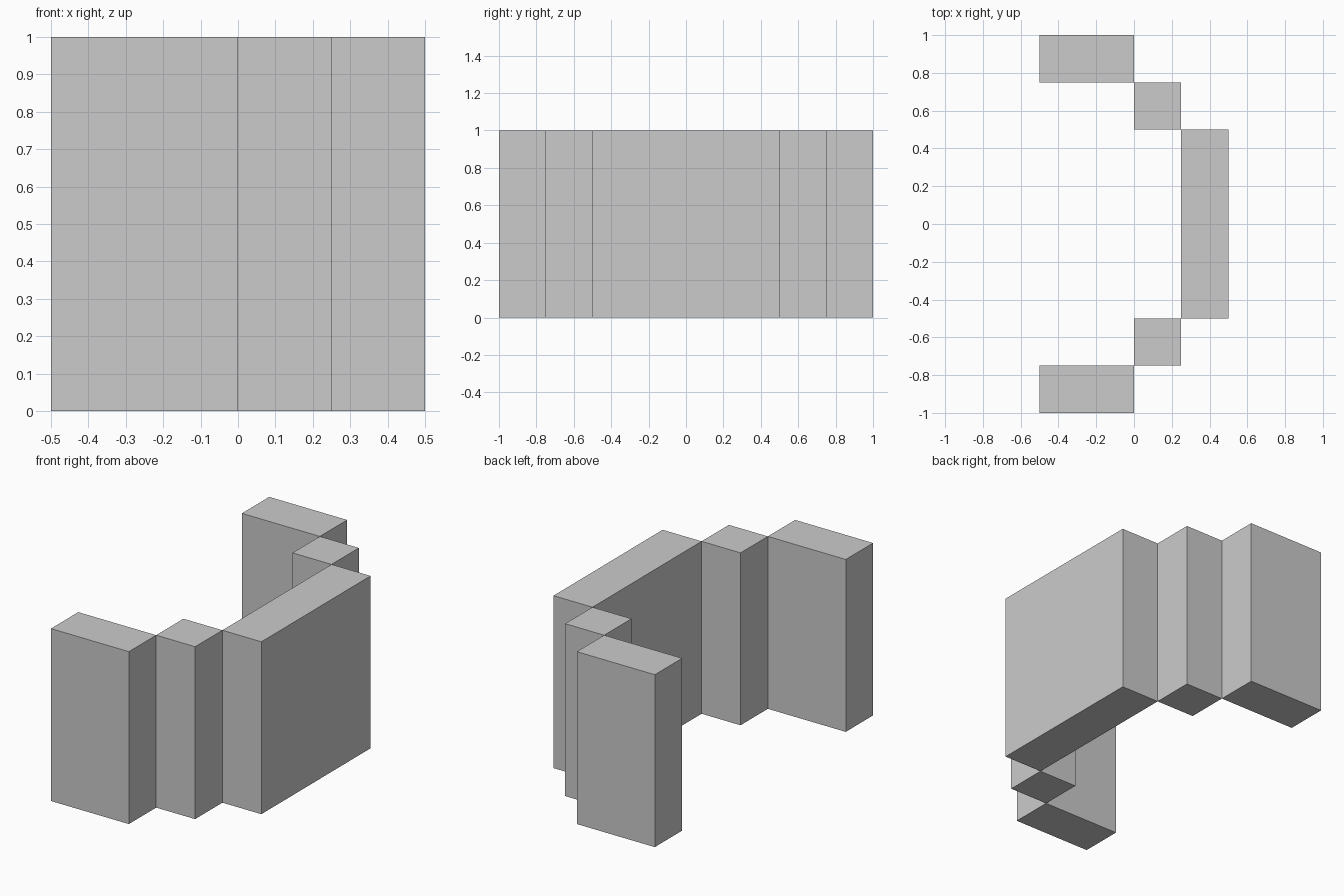
import bpy

if "Cube" in bpy.data.objects:
    bpy.data.objects.remove(bpy.data.objects["Cube"])

grey = bpy.data.materials.new("light grey")
grey.diffuse_color = (0.6, 0.6, 0.6, 1)
grey.use_nodes = True
grey.node_tree.nodes["Principled BSDF"].inputs["Base Color"].default_value = grey.diffuse_color


def box(name, x0, x1, y0, y1, z0=0.0, z1=1.0):
    """Axis-aligned box from its limits."""
    bpy.ops.mesh.primitive_cube_add(size=1)
    ob = bpy.context.object
    ob.name = name
    ob.data.name = name
    lo, hi = (x0, y0, z0), (x1, y1, z1)
    for v in ob.data.vertices:
        v.co = [h if c > 0 else l for c, l, h in zip(v.co, lo, hi)]
    ob.data.materials.append(grey)
    return ob


# Long wall panel in the middle
box("centre_wall", 0.25, 0.5, -0.5, 0.5)

# Stepped blocks, the same at both ends
for side, s in (("front", -1), ("back", 1)):
    for part, x0, x1, a, b in (("step_block", 0.0, 0.25, 0.5, 0.75),
                               ("end_block", -0.5, 0.0, 0.75, 1.0)):
        y0, y1 = sorted((s * a, s * b))
        box(f"{side}_{part}", x0, x1, y0, y1)
